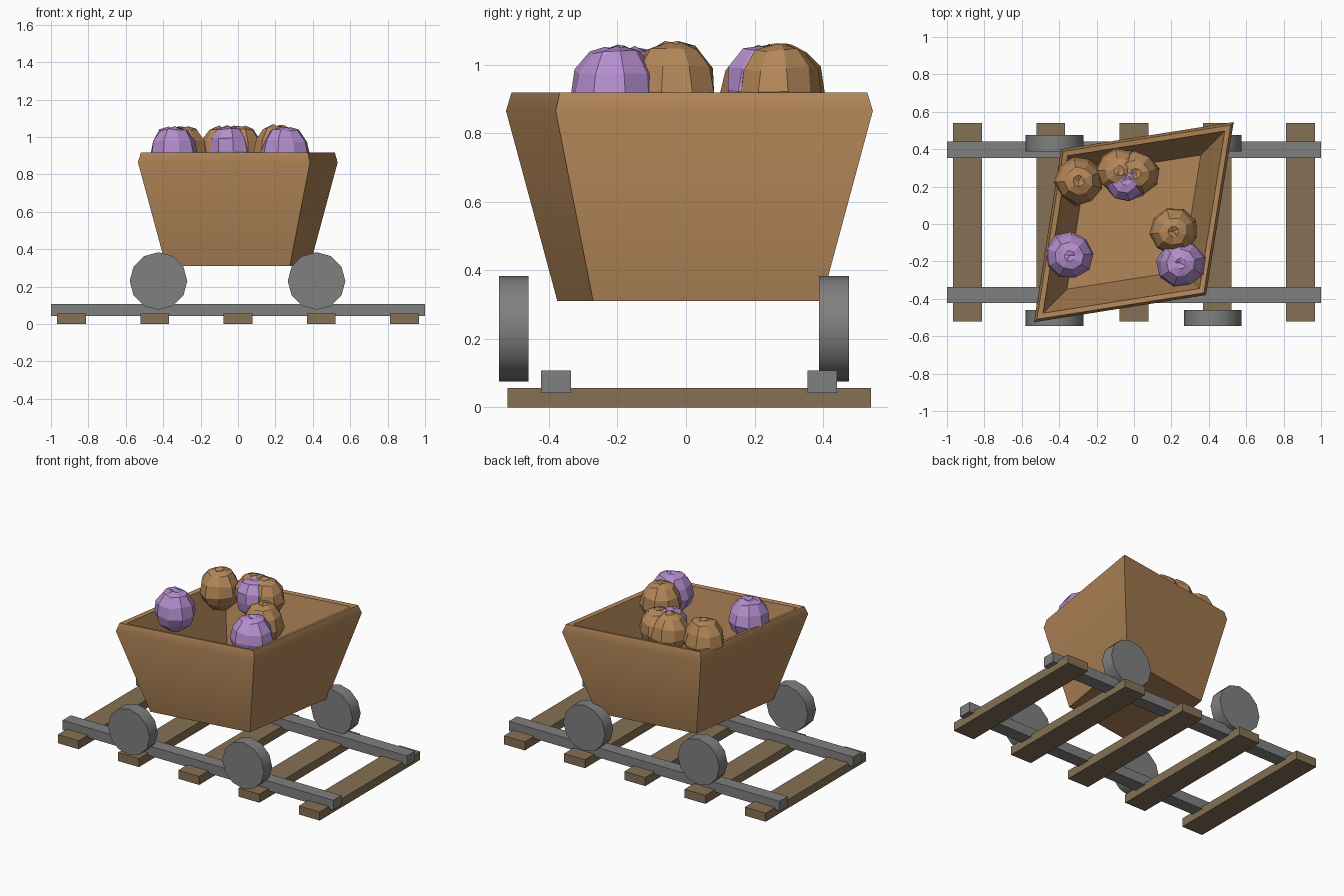
import bpy, bmesh, math, random
from mathutils import Vector

if "Cube" in bpy.data.objects:
    bpy.data.objects.remove(bpy.data.objects["Cube"])

random.seed(4)


def material(name, color):
    m = bpy.data.materials.new(name)
    m.diffuse_color = (*color, 1)
    m.use_nodes = True
    m.node_tree.nodes["Principled BSDF"].inputs["Base Color"].default_value = m.diffuse_color
    return m


TIMBER = material("warm_timber", (0.45, 0.24, 0.098))
SLEEPER = material("dull_timber", (0.24, 0.165, 0.09))
STEEL = material("grey_steel", (0.215, 0.215, 0.215))
PURPLE = material("purple", (0.46, 0.275, 0.62))


def finish(name, bm, mat, smooth=None):
    bmesh.ops.recalc_face_normals(bm, faces=bm.faces)
    me = bpy.data.meshes.new(name)
    bm.to_mesh(me)
    bm.free()
    ob = bpy.data.objects.new(name, me)
    bpy.context.collection.objects.link(ob)
    me.materials.append(mat)
    if smooth:
        bpy.ops.object.select_all(action='DESELECT')
        ob.select_set(True)
        bpy.context.view_layer.objects.active = ob
        bpy.ops.object.shade_smooth_by_angle(angle=math.radians(smooth))
    return ob


def box(name, lo, hi, mat):
    bm = bmesh.new()
    bmesh.ops.create_cube(bm, size=1)
    lo, hi = Vector(lo), Vector(hi)
    for v in bm.verts:
        v.co = (lo + hi) / 2 + v.co * (hi - lo)
    return finish(name, bm, mat)


def loft(bm, rings, close_start=True, close_end=True):
    """Skin a list of equal-sized point rings."""
    rows = [[bm.verts.new(p) for p in ring] for ring in rings]
    n = len(rows[0])
    for a, b in zip(rows, rows[1:]):
        for i in range(n):
            j = (i + 1) % n
            bm.faces.new((a[i], a[j], b[j], b[i]))
    if close_start:
        bm.faces.new(rows[0][::-1])
    if close_end:
        bm.faces.new(rows[-1])


# Track: five sleepers and two rails
for i in range(5):
    x = (i - 2) * 0.445
    box("sleeper", (x - 0.077, -0.52, 0), (x + 0.077, 0.54, 0.057), SLEEPER)
for y in (-0.423, 0.354):
    box("rail", (-1, y, 0.042), (1, y + 0.087, 0.107), STEEL)

# Wheels
for x in (-0.425, 0.42):
    for y in (-0.546, 0.388):
        bm = bmesh.new()
        loft(bm, [[(x + 0.154 * math.cos(k * math.tau / 12), yy,
                    0.23 + 0.154 * math.sin(k * math.tau / 12))
                   for k in range(12)] for yy in (y, y + 0.087)])
        finish("wheel", bm, STEEL, 40)

# Skewed, tapered tub: outside from base to rim, then down inside to the floor
CORNERS = [(-0.535, -0.535), (0.385, -0.39), (0.533, 0.535), (-0.39, 0.39)]
SECTIONS = [(0.72, 0.31), (1.0, 0.865), (0.97, 0.918), (0.91, 0.912), (0.67, 0.35)]
bm = bmesh.new()
loft(bm, [[(x * s, y * s + 0.01, z) for x, y in CORNERS] for s, z in SECTIONS])
finish("cart_tub", bm, TIMBER, 40)

# Lumpy faceted cargo with a puckered crown
PROFILE = [(0.06, -0.115), (0.11, -0.07), (0.13, -0.01),
           (0.118, 0.06), (0.075, 0.118), (0.03, 0.132)]


def lump(name, x, y, size, mat, z=0.92):
    bm = bmesh.new()
    n = 9
    turn = random.uniform(0, math.tau)
    rings = []
    for r, h in PROFILE:
        ring = []
        for k in range(n):
            a = turn + k * math.tau / n
            rr = r * size * random.uniform(0.92, 1.05)
            ring.append((x + rr * math.cos(a), y + rr * math.sin(a),
                         z + h * size + random.uniform(-0.007, 0.007)))
        rings.append(ring)
    loft(bm, rings, close_end=False)
    # dimpled crown
    rim = [e for e in bm.edges if e.is_boundary]
    tip = bm.verts.new((x, y, z + 0.122 * size))
    for e in rim:
        bm.faces.new((*e.verts, tip))
    finish(name, bm, mat)


lump("purple_lump", -0.345, -0.17, 1.0, PURPLE)
lump("purple_lump", 0.25, -0.21, 1.0, PURPLE)
lump("purple_lump", -0.045, 0.235, 0.93, PURPLE, 0.932)
lump("brown_lump", -0.295, 0.23, 1.0, TIMBER)
lump("brown_lump", -0.08, 0.285, 0.95, TIMBER, 0.93)
lump("brown_lump", 0.01, 0.27, 0.95, TIMBER, 0.93)
lump("brown_lump", 0.21, -0.04, 1.0, TIMBER, 0.93)
